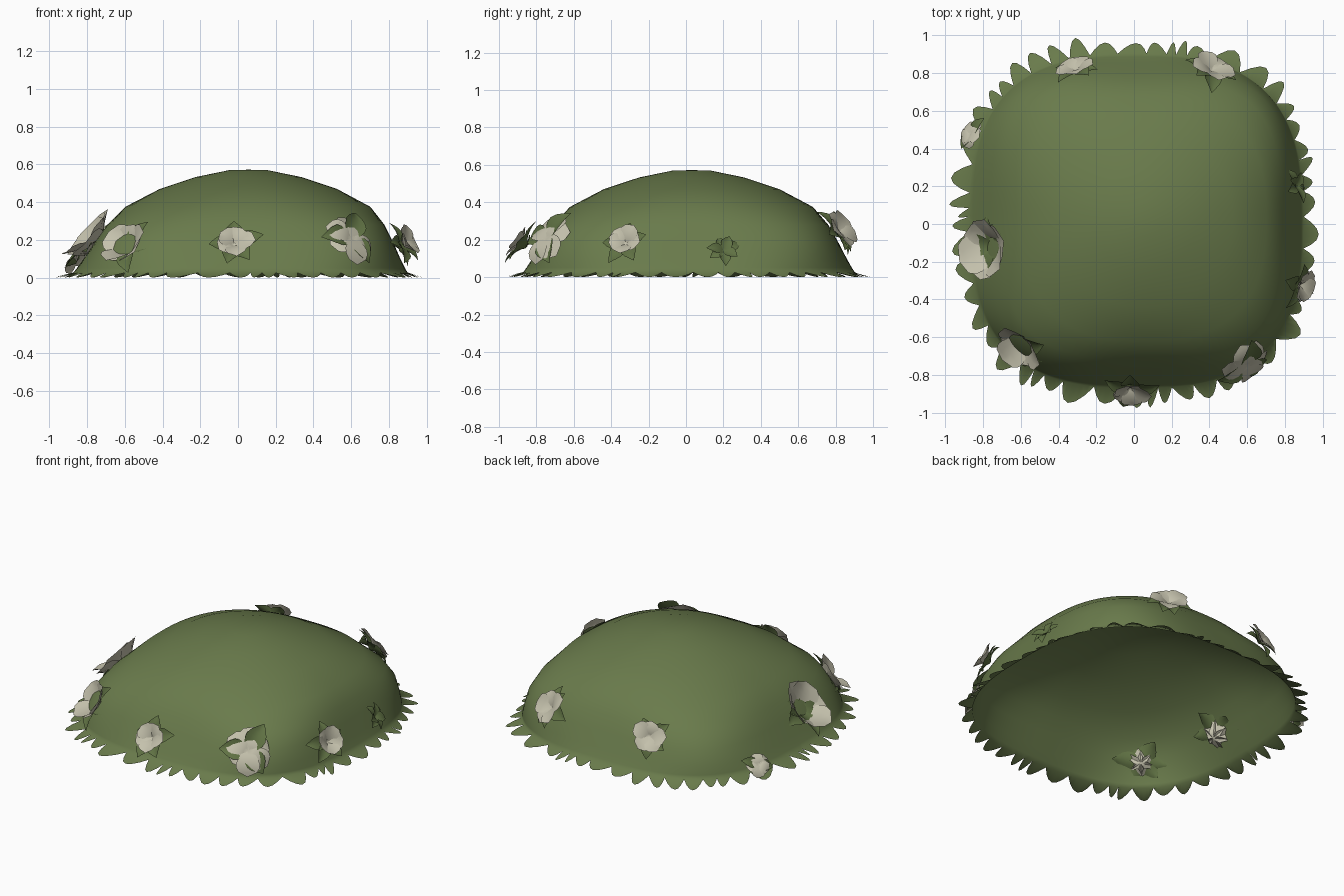
import bpy, bmesh, math, random
from mathutils import Vector, Matrix

random.seed(4)
if "Cube" in bpy.data.objects:
    bpy.data.objects.remove(bpy.data.objects["Cube"], do_unlink=True)


def material(name, rgb):
    m = bpy.data.materials.new(name)
    m.use_nodes = True
    m.diffuse_color = (*rgb, 1)
    m.node_tree.nodes["Principled BSDF"].inputs["Base Color"].default_value = (*rgb, 1)
    return m


BUSH = material("bush green", (0.142, 0.197, 0.071))
LEAF = material("leaf green", (0.115, 0.165, 0.056))
CREAM = material("petal cream", (0.555, 0.535, 0.415))


def finish(bm, name, mat):
    bmesh.ops.remove_doubles(bm, verts=bm.verts, dist=0.0005)
    for f in bm.faces:
        f.smooth = True
    mesh = bpy.data.meshes.new(name)
    bm.to_mesh(mesh)
    bm.free()
    mesh.materials.append(mat)
    obj = bpy.data.objects.new(name, mesh)
    bpy.context.collection.objects.link(obj)
    return obj


# Rounded-square dome with a ragged leafy hem, open underneath
TEETH, STEPS = 52, 6
COUNT = TEETH * STEPS
# half width, height, squareness
PROFILE = [(0.1, 0.57, 2.0), (0.28, 0.533, 2.0), (0.47, 0.47, 2.1), (0.65, 0.375, 2.55),
           (0.735, 0.28, 3.3), (0.79, 0.19, 3.5), (0.84, 0.1, 3.1), (0.87, 0.05, 2.85)]


def ring_point(i, half, z, square, extra=0):
    a = 2 * math.pi * i / COUNT
    c, s = math.cos(a), math.sin(a)
    r = half / (abs(c) ** square + abs(s) ** square) ** (1 / square) + extra
    shift = min(1, z / 0.4)
    return (r * c + 0.01 + 0.045 * shift, r * s + 0.015 + 0.015 * shift, z)


def hem_column(i):
    """Uneven spacing, so that the hem leaves differ in width."""
    a = 2 * math.pi * i / COUNT
    return i + 2.2 * math.sin(7 * a) + 1.5 * math.sin(11 * a + 1)


def build_dome():
    bm = bmesh.new()
    rings = [[bm.verts.new(ring_point(i, *p)) for i in range(COUNT)] for p in PROFILE]
    lengths = [random.uniform(0.05, 0.11) for _ in range(TEETH)]
    leans = [random.uniform(-1.5, 1.5) for _ in range(TEETH)]
    valley, hem = [], []
    for i in range(COUNT):
        tooth, step = divmod(i, STEPS)
        bulge = math.sin(math.pi * step / STEPS)
        column = hem_column(i)
        valley.append(bm.verts.new(ring_point(column, 0.886, 0.027, 2.7)))
        hem.append(bm.verts.new(ring_point(column + leans[tooth] * bulge, 0.888,
                                           0.025 * (1 - bulge), 2.7, lengths[tooth] * bulge)))
    rings += [valley, hem]
    top = bm.verts.new((0.055, 0.03, 0.572))
    for i in range(COUNT):
        j = (i + 1) % COUNT
        bm.faces.new((top, rings[0][i], rings[0][j]))
        for upper, lower in zip(rings, rings[1:]):
            bm.faces.new((upper[i], lower[i], lower[j], upper[j]))
    finish(bm, "bush_dome", BUSH)


def add_blade(bm, matrix, spin, length, width, opening, cup, pointed):
    """One curved petal or leaf that grows from the flower's base."""
    rows, cols = 6, 4
    turn = Matrix.Rotation(spin, 4, 'Z')
    grid = []
    for r in range(rows + 1):
        t = r / rows
        lean = math.radians(opening) * (0.75 + 0.35 * t)
        if pointed:
            half = width * math.sin(math.pi * (0.1 + 0.9 * t)) ** 1.1
        else:
            half = width * max(0, math.sin(math.pi * (0.08 + 0.92 * t ** 1.5))) ** 0.6
        line = []
        for c in range(cols + 1):
            s = 2 * c / cols - 1
            p = Vector((length * t * math.sin(lean), half * s,
                        length * t * math.cos(lean) + cup * half * s * s))
            line.append(bm.verts.new(matrix @ turn @ p))
        grid.append(line)
    for a, b in zip(grid, grid[1:]):
        for c in range(cols):
            bm.faces.new((a[c], b[c], b[c + 1], a[c + 1]))


def build_flower(name, centre, up, petals, length, opening, leaves, leaf_length, sink=0):
    centre = Vector(centre)
    normal = Vector((centre.x, centre.y, 0)).normalized()
    normal = (normal + Vector((0, 0, up))).normalized()
    turn = normal.to_track_quat('Z', 'Y').to_matrix().to_4x4()
    depth = 0.5 * length * max(0, math.cos(math.radians(opening)))
    start = random.uniform(0, 6)
    # Petals; sunken cups show through the inside of the dome
    if petals:
        matrix = Matrix.Translation(centre - normal * (depth + sink)) @ turn
        bm = bmesh.new()
        for k in range(petals):
            add_blade(bm, matrix, start + k * math.tau / petals + random.uniform(-0.2, 0.2),
                      length * random.uniform(0.85, 1.1), length * 0.5,
                      opening * random.uniform(0.9, 1.08),
                      0.35 * math.cos(math.radians(opening)), False)
        finish(bm, name + "_petals", CREAM)
    # Leaves sit just behind the petals
    matrix = Matrix.Translation(centre - normal * (depth + 0.02)) @ turn
    bm = bmesh.new()
    for k in range(leaves):
        add_blade(bm, matrix, start + 0.5 + k * math.tau / leaves + random.uniform(-0.3, 0.3),
                  leaf_length * random.uniform(0.8, 1.1), leaf_length * 0.32,
                  random.uniform(66, 86), 0.3, True)
    finish(bm, name + "_leaves", LEAF)


build_dome()

# Flowers round the hem: centre, upward tilt, petals, length, opening, leaves, leaf length, sink
FLOWERS = {
    "front_flower": ((-0.02, -0.89, 0.19), 0.75, 5, 0.115, 60, 5, 0.16),
    "front_left_flower": ((0.6, -0.75, 0.21), 0.6, 6, 0.145, 92, 3, 0.2),
    "front_right_flower": ((-0.62, -0.67, 0.19), 0.7, 6, 0.17, 48, 6, 0.17, 0.045),
    "right_flower": ((-0.81, -0.13, 0.23), 0.9, 6, 0.21, 48, 6, 0.19, 0.06),
    "right_rear_flower": ((-0.87, 0.48, 0.09), 0.9, 5, 0.085, 92, 2, 0.11),
    "rear_right_flower": ((-0.31, 0.83, 0.26), 0.55, 5, 0.11, 72, 5, 0.135),
    "rear_left_flower": ((0.42, 0.83, 0.26), 0.65, 5, 0.125, 68, 6, 0.155),
    "left_bud": ((0.89, 0.21, 0.16), 0.6, 0, 0.08, 60, 7, 0.1),
    "left_flower": ((0.9, -0.33, 0.19), 0.55, 5, 0.11, 58, 5, 0.135),
}
for flower, spec in FLOWERS.items():
    build_flower(flower, *spec)
